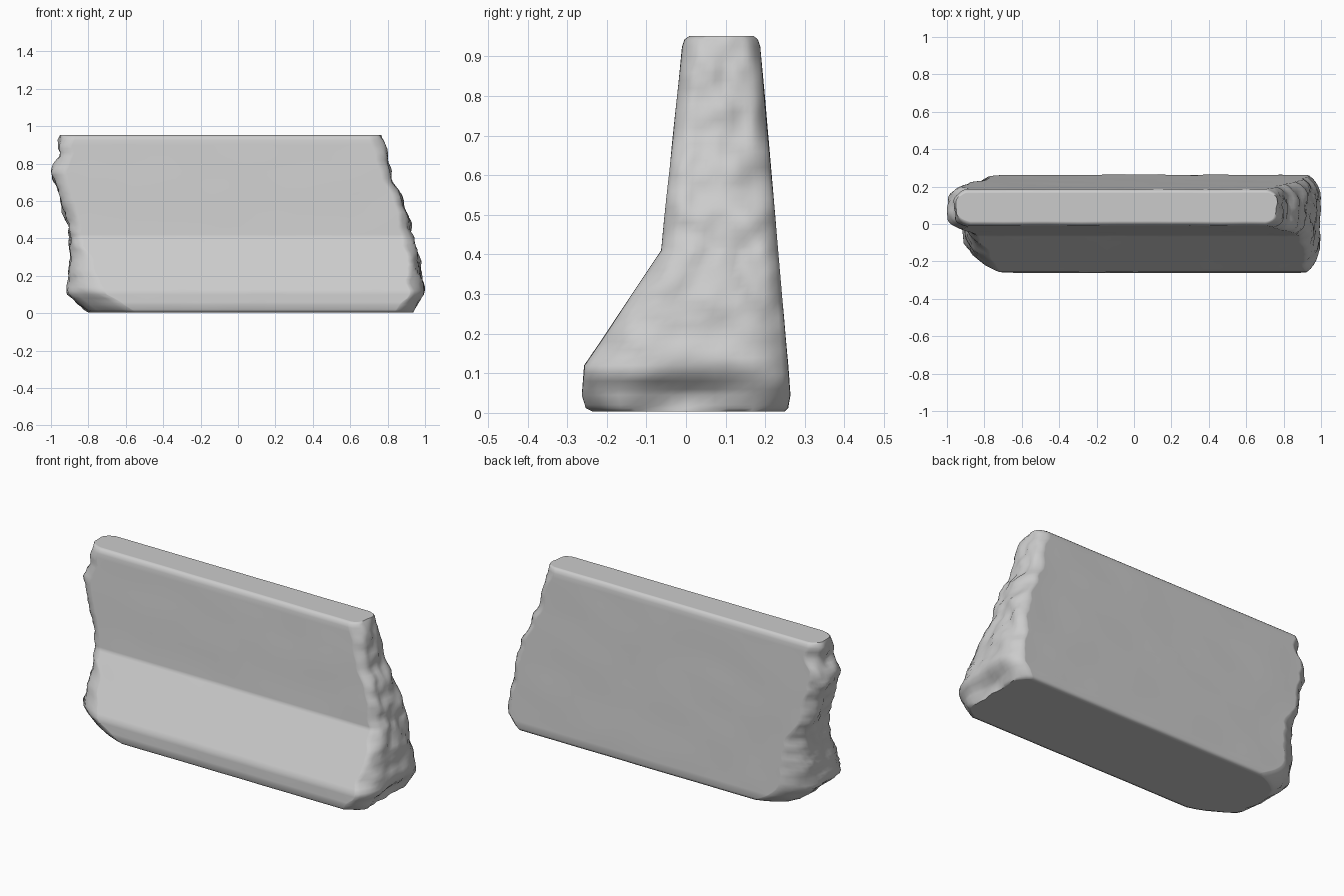
import bpy, bmesh
from mathutils import Vector, noise

if "Cube" in bpy.data.objects:
    bpy.data.objects.remove(bpy.data.objects["Cube"])

# Cross-section: (z, front y, back y)
PROFILE = [(0.003, -0.235, 0.248), (0.012, -0.252, 0.257), (0.045, -0.262, 0.263),
           (0.12, -0.256, 0.257), (0.41, -0.062, 0.232), (0.925, -0.009, 0.187),
           (0.943, -0.003, 0.181), (0.952, 0.010, 0.170)]
# Broken end outlines seen from the front: (z, x)
LEFT = [(0, -0.80), (0.03, -0.84), (0.07, -0.88), (0.10, -0.915), (0.13, -0.925),
        (0.27, -0.91), (0.38, -0.895), (0.43, -0.905), (0.50, -0.935), (0.60, -0.957),
        (0.70, -0.985), (0.76, -1.0), (0.80, -0.99), (0.85, -0.965), (0.92, -0.97), (0.96, -0.955)]
RIGHT = [(0, 0.935), (0.03, 0.95), (0.06, 0.965), (0.09, 0.995), (0.12, 1.0), (0.20, 0.983),
         (0.30, 0.967), (0.40, 0.942), (0.50, 0.912), (0.60, 0.885), (0.65, 0.868),
         (0.70, 0.832), (0.75, 0.818), (0.85, 0.80), (0.90, 0.785), (0.96, 0.773)]


def sample(table, z, col=1):
    for a, b in zip(table, table[1:]):
        if z <= b[0]:
            f = max(0.0, (z - a[0]) / (b[0] - a[0]))
            return a[col] + (b[col] - a[col]) * f
    return table[-1][col]


def clamp(v):
    return max(0.0, min(1.0, v))


def rough(y, z, seed):
    p = Vector((seed, y * 9, z * 9))
    return 0.022 * noise.noise(p) + 0.012 * noise.noise(p * 2.7)


def left_end(t, y, z):
    # broken corners, deeper near the foot
    low = clamp(1 - z / 0.36)
    back = (0.06 + 0.12 * clamp(1 - z / 0.5)) * max(0, t) ** 4
    front = 0.07 * max(0, -t) ** 5 + 0.19 * low * clamp((-t - 0.35) / 0.65) ** 1.5
    return sample(LEFT, z) + back + front + 0.008 + rough(y, z, 3.0)


def right_end(t, y, z):
    low = clamp(1 - z / 0.3)
    return (sample(RIGHT, z) - 0.05 * abs(t) ** 6 - 0.04 * low * max(0, -t) ** 4
            - 0.005 + rough(y, z, 8.0))


# Grid levels: profile heights plus even subdivisions, denser columns near the ends
zs = [p[0] for p in PROFILE]
zs += [i * 0.02 for i in range(1, 47) if min(abs(i * 0.02 - p[0]) for p in PROFILE) > 0.007]
zs.sort()
NX, NY, NZ = 24, 18, len(zs) - 1

bm = bmesh.new()
cache = {}


def vert(i, j, k):
    if (i, j, k) not in cache:
        z = zs[k]
        u = j / NY
        u = 0.5 * u + 0.5 * u * u * (3 - 2 * u)
        y0, y1 = sample(PROFILE, z, 1), sample(PROFILE, z, 2)
        y = y0 + (y1 - y0) * u
        s = i / NX
        s = s * s * (3 - 2 * s)
        t = 2 * u - 1
        a, b = left_end(t, y, z), right_end(t, y, z)
        x = max(-1, min(1, a + (b - a) * s))
        # slight unevenness of the cast faces
        y += 0.002 * noise.noise(Vector((x * 5, y * 5, z * 5)))
        cache[i, j, k] = bm.verts.new((x, y, z))
    return cache[i, j, k]


def skin(na, nb, place):
    for a in range(na):
        for b in range(nb):
            bm.faces.new([vert(*place(a + da, b + db))
                          for da, db in ((0, 0), (1, 0), (1, 1), (0, 1))])


# Front and back, underside and top, two broken ends
for j in (0, NY):
    skin(NX, NZ, lambda a, b: (a, j, b))
for k in (0, NZ):
    skin(NX, NY, lambda a, b: (a, b, k))
for i in (0, NX):
    skin(NY, NZ, lambda a, b: (i, a, b))
bmesh.ops.recalc_face_normals(bm, faces=bm.faces)

mesh = bpy.data.meshes.new("broken_barrier")
bm.to_mesh(mesh)
bm.free()
barrier = bpy.data.objects.new("broken_barrier", mesh)
bpy.context.collection.objects.link(barrier)
bpy.context.view_layer.objects.active = barrier
barrier.select_set(True)
bpy.ops.object.shade_smooth_by_angle(angle=0.9)
